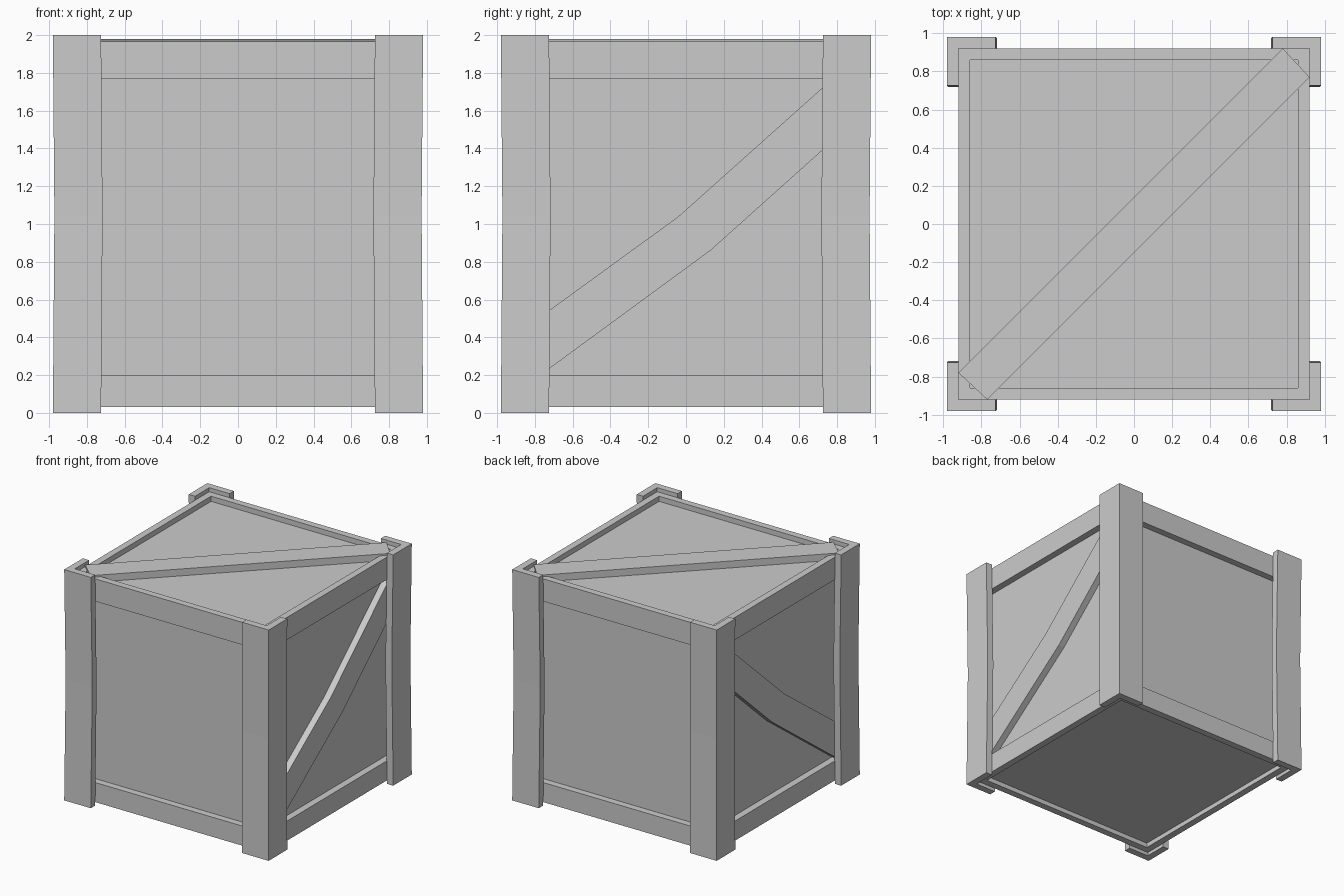
import bpy, bmesh

if "Cube" in bpy.data.objects:
    bpy.data.objects.remove(bpy.data.objects["Cube"])


def make(name, bm):
    bmesh.ops.recalc_face_normals(bm, faces=bm.faces)
    me = bpy.data.meshes.new(name)
    bm.to_mesh(me)
    bm.free()
    ob = bpy.data.objects.new(name, me)
    bpy.context.collection.objects.link(ob)
    return ob


def loft(name, sections, closed=False):
    """Skin a list of equal-sized loops; cap the ends unless closed into a ring."""
    bm = bmesh.new()
    rows = [[bm.verts.new(p) for p in s] for s in sections]
    n = len(rows[0])
    pairs = list(zip(rows, rows[1:])) + ([(rows[-1], rows[0])] if closed else [])
    for a, b in pairs:
        for i in range(n):
            j = (i + 1) % n
            bm.faces.new((a[i], a[j], b[j], b[i]))
    if not closed:
        bm.faces.new(rows[0])
        bm.faces.new(rows[-1])
    return make(name, bm)


def square(r, z):
    return [(-r, -r, z), (r, -r, z), (r, r, z), (-r, r, z)]


OUT, INN = 0.92, 0.86

# Recessed panel box
loft("panel_box", [square(INN, 0.07), square(INN, 1.92)])

# Top and bottom frame rings
for name, z0, z1 in (("bottom_frame", 0.03, 0.20), ("top_frame", 1.77, 1.965)):
    loft(name, [square(OUT, z0), square(OUT, z1), square(INN, z1), square(INN, z0)], True)

# L-shaped corner posts, slightly pinched at mid height
ell = [(0.98, 0.98), (0.725, 0.98), (0.725, 0.92), (0.92, 0.92), (0.92, 0.725), (0.98, 0.725)]
for sx, sx_name in ((-1, "left"), (1, "right")):
    for sy, sy_name in ((-1, "front"), (1, "back")):
        loft(f"{sy_name}_{sx_name}_post",
             [[(sx * (x - d), sy * (y - d), z) for x, y in ell]
              for z, d in ((0, 0), (1.05, 0.008), (2, 0))])

# Bent diagonal braces on the left and right sides: (y, z) of lower and upper edges
edges = [((-0.90, 0.105), (-0.90, 0.415)),
         ((0.13, 0.86), (-0.04, 1.04)),
         ((0.90, 1.55), (0.90, 1.88))]
for s, name in ((-1, "left_brace"), (1, "right_brace")):
    loft(name, [[(s * 0.85, *lo), (s * 0.917, *lo), (s * 0.917, *hi), (s * 0.85, *hi)]
                for lo, hi in edges])

# Diagonal brace across the lid
plan = [(-0.92, -0.78), (-0.77, -0.92), (0.92, 0.77), (0.78, 0.92)]
loft("lid_brace", [[(x, y, z) for x, y in plan] for z in (1.91, 1.98)])
